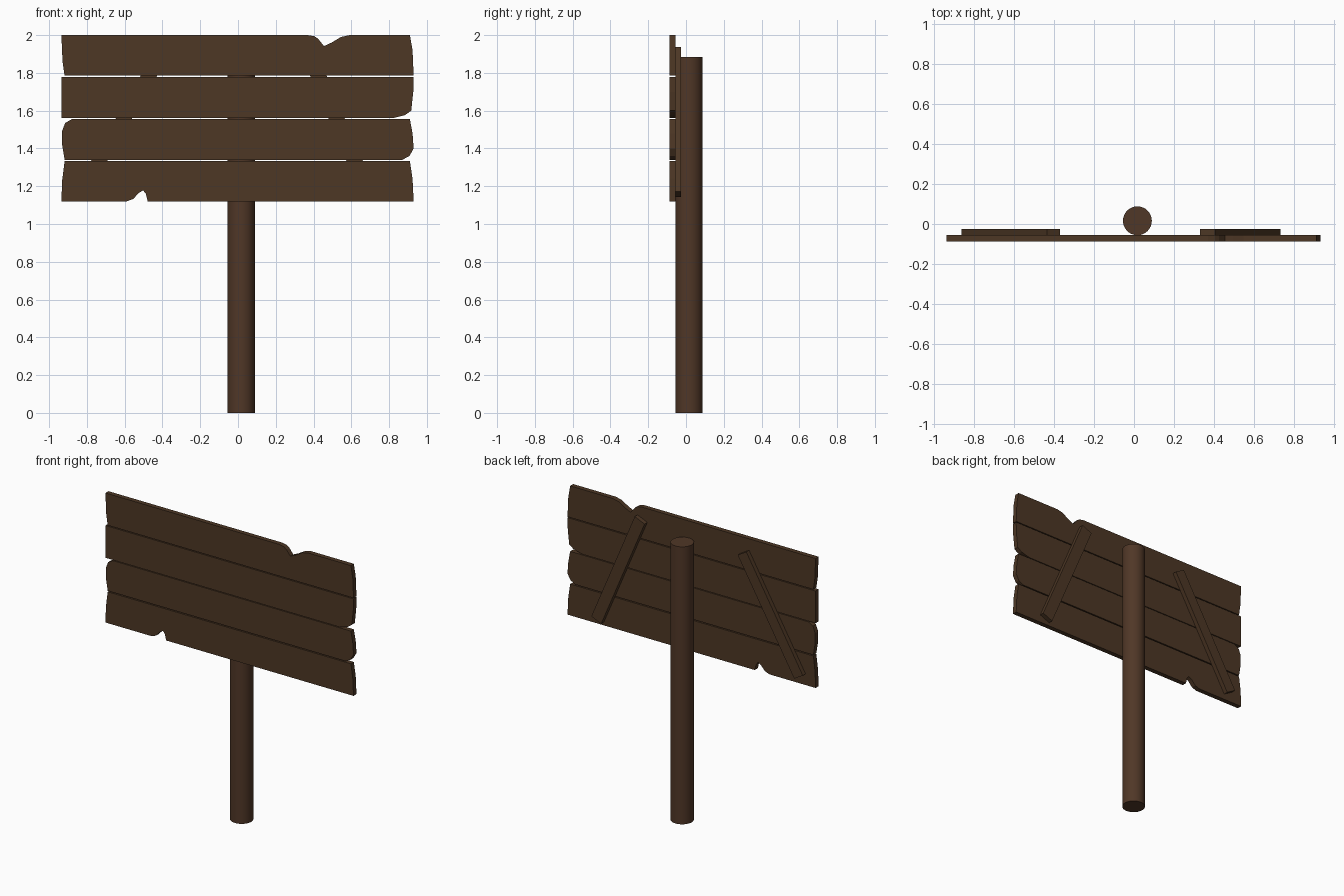
import bpy, bmesh
from math import radians
from mathutils import Matrix

cube = bpy.data.objects.get("Cube")
if cube:
    bpy.data.objects.remove(cube)


def material(name, rgb):
    m = bpy.data.materials.new(name)
    m.use_nodes = True
    m.diffuse_color = (*rgb, 1)
    m.node_tree.nodes["Principled BSDF"].inputs["Base Color"].default_value = (*rgb, 1)
    return m


plank_brown = material("plank_brown", (0.074, 0.038, 0.018))
post_brown = material("post_brown", (0.080, 0.038, 0.020))

FRONT, BACK, BRACE_BACK = -0.088, -0.056, -0.026
LEFT, RIGHT = -0.935, 0.93


def finish(name, bm, mat):
    bmesh.ops.recalc_face_normals(bm, faces=bm.faces)
    mesh = bpy.data.meshes.new(name)
    bm.to_mesh(mesh)
    bm.free()
    mesh.materials.append(mat)
    obj = bpy.data.objects.new(name, mesh)
    bpy.context.collection.objects.link(obj)
    return obj


def plank(name, outline):
    """Extrude an (x, z) outline through the board thickness."""
    bm = bmesh.new()
    face = bm.faces.new([bm.verts.new((x, FRONT, z)) for x, z in outline])
    ext = bmesh.ops.extrude_face_region(bm, geom=[face])
    verts = [g for g in ext["geom"] if isinstance(g, bmesh.types.BMVert)]
    bmesh.ops.translate(bm, verts=verts, vec=(0, BACK - FRONT, 0))
    return finish(name, bm, plank_brown)


def brace(name, x, z, width, length, tilt):
    """Slanted batten on the back of the planks."""
    bm = bmesh.new()
    place = (Matrix.Translation((x, (BACK + BRACE_BACK) / 2, z))
             @ Matrix.Rotation(radians(tilt), 4, 'Y')
             @ Matrix.Diagonal((width, BRACE_BACK - BACK, length, 1)))
    bmesh.ops.create_cube(bm, size=1, matrix=place)
    return finish(name, bm, plank_brown)


# Weathered planks, outlines run clockwise from the upper left
plank("top_plank", [
    (LEFT, 2), (0.37, 2), (0.405, 1.994), (0.425, 1.98), (0.455, 1.942),
    (0.495, 1.96), (0.545, 1.99), (0.59, 2), (0.91, 2), (0.924, 1.92),
    (RIGHT, 1.785), (-0.918, 1.785), (-0.929, 1.86)])
plank("upper_middle_plank", [
    (LEFT, 1.779), (RIGHT, 1.779), (0.928, 1.7), (0.917, 1.6),
    (0.885, 1.577), (0.82, 1.56), (LEFT, 1.56)])
plank("lower_middle_plank", [
    (-0.88, 1.555), (0.91, 1.555), (0.924, 1.48), (RIGHT, 1.4),
    (0.908, 1.36), (0.87, 1.34), (-0.918, 1.34), (-0.931, 1.42),
    (-0.932, 1.49), (-0.915, 1.535)])
plank("bottom_plank", [
    (-0.918, 1.333), (0.91, 1.333), (0.924, 1.24), (RIGHT, 1.12),
    (-0.478, 1.12), (-0.488, 1.16), (-0.502, 1.178), (-0.525, 1.165),
    (-0.555, 1.132), (-0.59, 1.12), (LEFT, 1.12), (-0.931, 1.23)])

# Back braces
brace("right_brace", -0.615, 1.54, 0.075, 0.842, 30.3)
brace("left_brace", 0.53, 1.54, 0.08, 0.832, -23.1)

# Round post
bpy.ops.mesh.primitive_cylinder_add(vertices=32, radius=0.072, depth=1.885,
                                    location=(0.017, 0.016, 1.885 / 2))
post = bpy.context.object
post.name = "post"
post.data.materials.append(post_brown)
bpy.ops.object.shade_smooth_by_angle(angle=radians(30))
